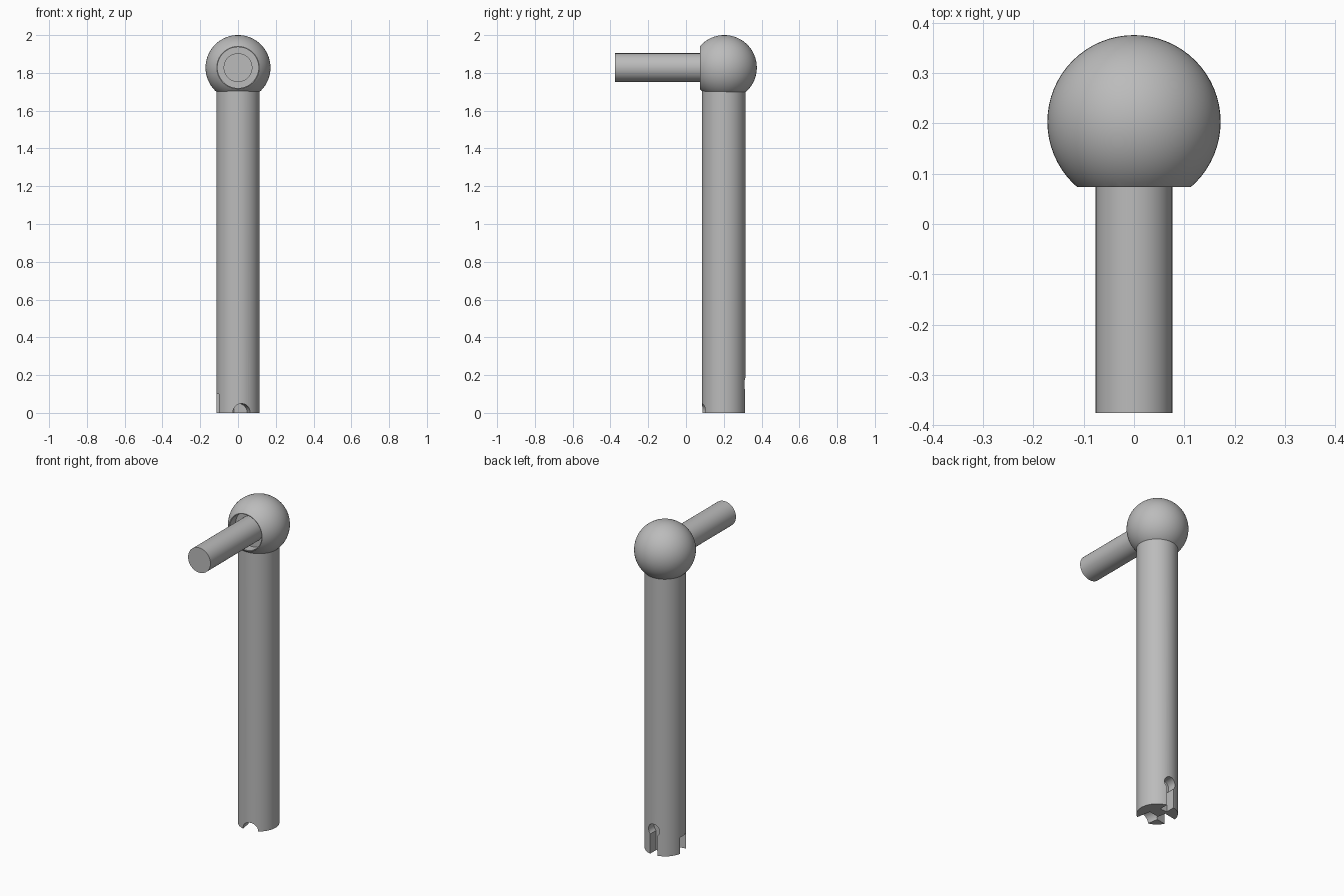
import bpy
import math
from mathutils import Matrix, Vector

if "Cube" in bpy.data.objects:
    bpy.data.objects.remove(bpy.data.objects["Cube"], do_unlink=True)

AXIS_Y = 0.2
R_POST = 0.115
BALL = Vector((0, 0.203, 1.828))

grey = bpy.data.materials.new("plain grey")
grey.use_nodes = True
colour = (0.5, 0.5, 0.5, 1)
grey.diffuse_color = colour
grey.node_tree.nodes["Principled BSDF"].inputs["Base Color"].default_value = colour


def finish(name):
    ob = bpy.context.object
    ob.name = name
    ob.data.materials.append(grey)
    return ob


def cylinder(name, radius, start, end, sides=64):
    start, end = Vector(start), Vector(end)
    along = end - start
    bpy.ops.mesh.primitive_cylinder_add(
        vertices=sides, radius=radius, depth=along.length,
        location=(start + end) / 2,
        rotation=along.to_track_quat("Z", "Y").to_euler())
    return finish(name)


def box(name, size, matrix):
    bpy.ops.mesh.primitive_cube_add(size=1)
    ob = finish(name)
    ob.matrix_world = matrix @ Matrix.Diagonal((*size, 1))
    return ob


def cut(target, cutter):
    mod = target.modifiers.new("cut", "BOOLEAN")
    mod.operation = "DIFFERENCE"
    mod.solver = "EXACT"
    mod.object = cutter
    bpy.context.view_layer.update()
    bpy.context.view_layer.objects.active = target
    bpy.ops.object.modifier_apply(modifier=mod.name)
    bpy.data.objects.remove(cutter, do_unlink=True)


def smooth(ob):
    bpy.ops.object.select_all(action="DESELECT")
    ob.select_set(True)
    bpy.context.view_layer.objects.active = ob
    bpy.ops.object.shade_smooth_by_angle(angle=math.radians(30))


def on_rim(degrees, z, r):
    a = math.radians(degrees)
    return Vector((r * math.cos(a), AXIS_Y + r * math.sin(a), z))


def radial_cylinder(degrees, z, radius, depth):
    return cylinder("round_cutter", radius, on_rim(degrees, z, R_POST - depth),
                    on_rim(degrees, z, 0.2), 32)


def radial_slot(degrees, width, top, depth):
    r_in = R_POST - depth
    centre = on_rim(degrees, top / 2 - 0.05, (r_in + 0.2) / 2)
    turn = Matrix.Rotation(math.radians(degrees), 4, "Z")
    return box("slot_cutter", (0.2 - r_in, width, top + 0.1),
               Matrix.Translation(centre) @ turn)


# Upright post with its foot cuts: front arch, side slot, back keyhole
post = cylinder("post", R_POST, (0, AXIS_Y, 0), (0, AXIS_Y, 1.71))
cut(post, radial_cylinder(280, 0.003, 0.046, 0.1))
cut(post, radial_slot(190, 0.075, 0.1, 0.09))
cut(post, radial_slot(90, 0.048, 0.14, 0.06))
cut(post, radial_cylinder(90, 0.15, 0.038, 0.06))
smooth(post)

# Ball head, sliced flat at the front and bored out as a socket
bpy.ops.mesh.primitive_uv_sphere_add(segments=64, ring_count=32,
                                     radius=0.172, location=BALL)
ball = finish("ball_head")
cut(ball, box("slice_cutter", (0.5, 0.2, 0.5),
              Matrix.Translation((0, -0.027, BALL.z))))
cut(ball, cylinder("socket_cutter", 0.108, (0, 0, BALL.z), (0, 0.13, BALL.z)))
smooth(ball)

# Rod held in the socket
rod = cylinder("rod", 0.076, (0, -0.375, BALL.z), (0, 0.2, BALL.z))
smooth(rod)
